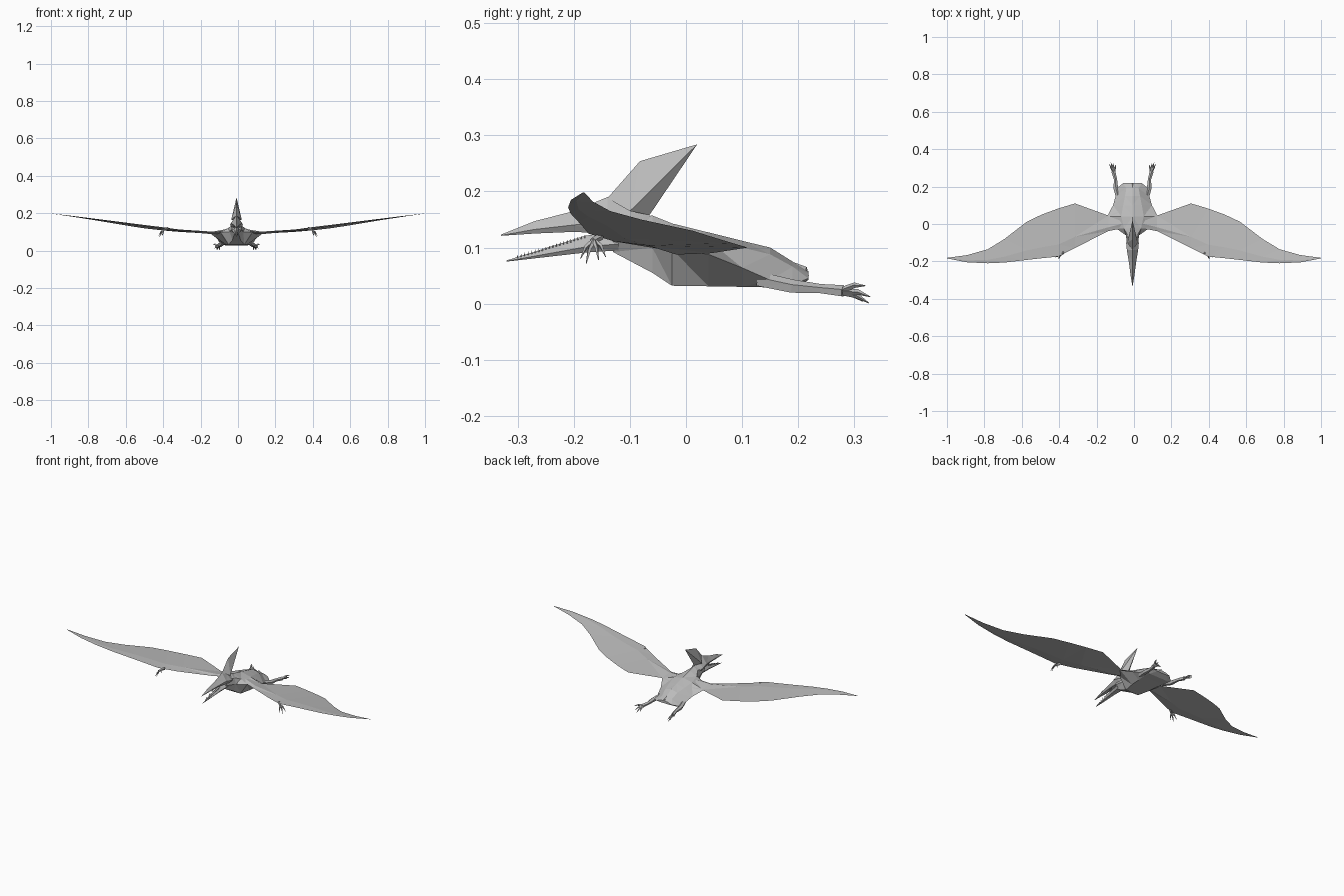
import bpy, bmesh
from mathutils import Vector

cube = bpy.data.objects.get("Cube")
if cube:
    bpy.data.objects.remove(cube)

grey = bpy.data.materials.new("stone grey")
grey.use_nodes = True
grey.diffuse_color = (0.5, 0.5, 0.5, 1)
grey.node_tree.nodes["Principled BSDF"].inputs["Base Color"].default_value = (0.5, 0.5, 0.5, 1)
MID_X = -0.008  # centre line of the body


def finish(name, bm):
    bmesh.ops.remove_doubles(bm, verts=bm.verts, dist=0.00005)
    bmesh.ops.triangulate(bm, faces=bm.faces)
    bmesh.ops.recalc_face_normals(bm, faces=bm.faces)
    mesh = bpy.data.meshes.new(name)
    bm.to_mesh(mesh)
    bm.free()
    mesh.materials.append(grey)
    obj = bpy.data.objects.new(name, mesh)
    bpy.context.collection.objects.link(obj)


def loft(bm, rings):
    """Skin a list of equal-sized rings and cap both ends."""
    rows = [[bm.verts.new(p) for p in ring] for ring in rings]
    n = len(rows[0])
    for a, b in zip(rows, rows[1:]):
        for i in range(n):
            j = (i + 1) % n
            bm.faces.new((a[i], a[j], b[j], b[i]))
    bm.faces.new(rows[0])
    bm.faces.new(rows[-1][::-1])


def limb(bm, points, radii, sides=5):
    """Faceted tapering tube through the points."""
    bones = [Vector(p) for p in points]
    rings = []
    for i, p in enumerate(bones):
        along = bones[min(i + 1, len(bones) - 1)] - bones[max(i - 1, 0)]
        turn = along.to_track_quat('Z', 'Y')
        circle = bmesh.new()
        made = bmesh.ops.create_circle(circle, segments=sides, radius=radii[i])
        rings.append([p + turn @ v.co for v in made["verts"]])
        circle.free()
    loft(bm, rings)


def half_ring(y, top, profile):
    """Ring across the body: top point, one side's profile, then mirrored back."""
    return ([(MID_X, y, top)] + [(MID_X + x, y, z) for x, z in profile]
            + [(MID_X - x, y, z) for x, z in reversed(profile)])


# Body and neck
bm = bmesh.new()
loft(bm, [
    half_ring(-0.13, 0.15, [(0.02, 0.14), (0.024, 0.115), (0.01, 0.092)]),
    half_ring(-0.06, 0.157, [(0.026, 0.135), (0.036, 0.10), (0.022, 0.055)]),
    half_ring(-0.025, 0.143, [(0.045, 0.12), (0.085, 0.097), (0.042, 0.032)]),
    half_ring(0.04, 0.127, [(0.06, 0.113), (0.136, 0.088), (0.055, 0.031)]),
    half_ring(0.10, 0.112, [(0.05, 0.10), (0.104, 0.064), (0.06, 0.03)]),
    half_ring(0.15, 0.10, [(0.04, 0.088), (0.09, 0.042), (0.065, 0.029)]),
    half_ring(0.19, 0.075, [(0.033, 0.066), (0.086, 0.034), (0.06, 0.028)]),
    half_ring(0.218, 0.058, [(0.025, 0.054), (0.05, 0.045), (0.03, 0.042)]),
])
finish("body", bm)

# Tail stub
bm = bmesh.new()
limb(bm, [(MID_X, 0.19, 0.062), (MID_X, 0.212, 0.058), (MID_X, 0.218, 0.05)], [0.012, 0.008, 0.001])
finish("tail", bm)


def jaw(name, sections):
    bm = bmesh.new()
    loft(bm, [half_ring(y, top, [(w, (top + low * 2) / 3), (w * 0.6, low)])
              for y, top, low, w in sections])
    finish(name, bm)


# Head and open beak
jaw("upper_beak", [(-0.33, 0.123, 0.121, 0.001), (-0.27, 0.147, 0.125, 0.011),
                   (-0.20, 0.165, 0.128, 0.02), (-0.14, 0.19, 0.125, 0.03),
                   (-0.10, 0.18, 0.115, 0.034), (-0.065, 0.16, 0.11, 0.024)])
jaw("lower_beak", [(-0.32, 0.077, 0.075, 0.001), (-0.25, 0.099, 0.083, 0.01),
                   (-0.18, 0.121, 0.091, 0.018), (-0.12, 0.13, 0.095, 0.026)])

# Head crest
bm = bmesh.new()
ridge = [(-0.14, 0.188), (-0.082, 0.254), (0.02, 0.284), (-0.065, 0.158)]
a, b, c, d = [bm.verts.new((MID_X, y, z)) for y, z in ridge]
for side in (-1, 1):
    s = bm.verts.new((MID_X + side * 0.028, -0.10, 0.165))
    for pair in ((a, b), (b, c), (c, d), (d, a)):
        bm.faces.new((*pair, s))
finish("crest", bm)

# Teeth along the lower jaw
bm = bmesh.new()
for side in (-1, 1):
    for i in range(20):
        t = i / 19
        base = Vector((MID_X + side * (0.003 + 0.01 * t), -0.30 + 0.12 * t, 0.081 + 0.036 * t))
        limb(bm, [base, base + Vector((0, 0, 0.006))], [0.0018, 0.0002], 3)
finish("teeth", bm)

# Wing sections: x, leading y, leading z, trailing y, trailing z, thickness
WING = [(0.04, -0.02, 0.108, 0.08, 0.098, 0.022), (0.13, -0.038, 0.096, 0.045, 0.09, 0.014),
        (0.31, -0.128, 0.111, 0.11, 0.10, 0.009), (0.40, -0.174, 0.125, 0.083, 0.108, 0.008),
        (0.49, -0.183, 0.136, 0.05, 0.118, 0.007), (0.57, -0.192, 0.146, 0.012, 0.13, 0.006),
        (0.69, -0.206, 0.161, -0.08, 0.15, 0.005), (0.78, -0.21, 0.172, -0.135, 0.165, 0.004),
        (0.89, -0.205, 0.185, -0.166, 0.182, 0.003), (1.0, -0.184, 0.198, -0.181, 0.198, 0.0005)]


def claws(bm, root, tips, lift, r):
    """Arched fingers fanning out from one root."""
    root = Vector(root)
    for tip in tips:
        tip = Vector(tip)
        knuckle = root.lerp(tip, 0.6) + Vector((0, 0, lift))
        limb(bm, [root, knuckle, tip], [r, r * 0.8, 0.0006], 4)


for side, label in ((1, "left"), (-1, "right")):
    # Wing with a low leading ridge and a thin membrane
    bm = bmesh.new()
    rings = []
    for x, ly, lz, ty, tz, th in WING:
        wx = side * x + MID_X * (1 - x)
        my, mz = ly + (ty - ly) * 0.25, lz + (tz - lz) * 0.25
        rings.append([(wx, ly, lz), (wx, my, mz + th / 2), (wx, ty, tz), (wx, my, mz - th / 2)])
    loft(bm, rings)
    finish(label + "_wing", bm)

    # Hand hanging from the wrist
    bm = bmesh.new()
    limb(bm, [(side * 0.375, -0.152, 0.12), (side * 0.395, -0.166, 0.112)], [0.007, 0.006])
    claws(bm, (side * 0.393, -0.164, 0.113),
          [(side * x, y, z) for x, y, z in
           [(0.403, -0.188, 0.08), (0.42, -0.178, 0.071), (0.424, -0.156, 0.078), (0.405, -0.143, 0.083)]],
          0.008, 0.0045)
    finish(label + "_hand", bm)

    # Hind leg and foot
    bm = bmesh.new()
    limb(bm, [(MID_X + side * x, y, z) for x, y, z in
              [(0.072, 0.13, 0.043), (0.089, 0.19, 0.03), (0.091, 0.24, 0.026), (0.102, 0.28, 0.022)]],
         [0.014, 0.013, 0.009, 0.011])
    claws(bm, (MID_X + side * 0.1, 0.272, 0.022),
          [(MID_X + side * x, y, z) for x, y, z in
           [(0.09, 0.315, 0.004), (0.104, 0.326, 0.001), (0.116, 0.329, 0.012), (0.124, 0.32, 0.032)]],
          0.005, 0.006)
    finish(label + "_leg", bm)
